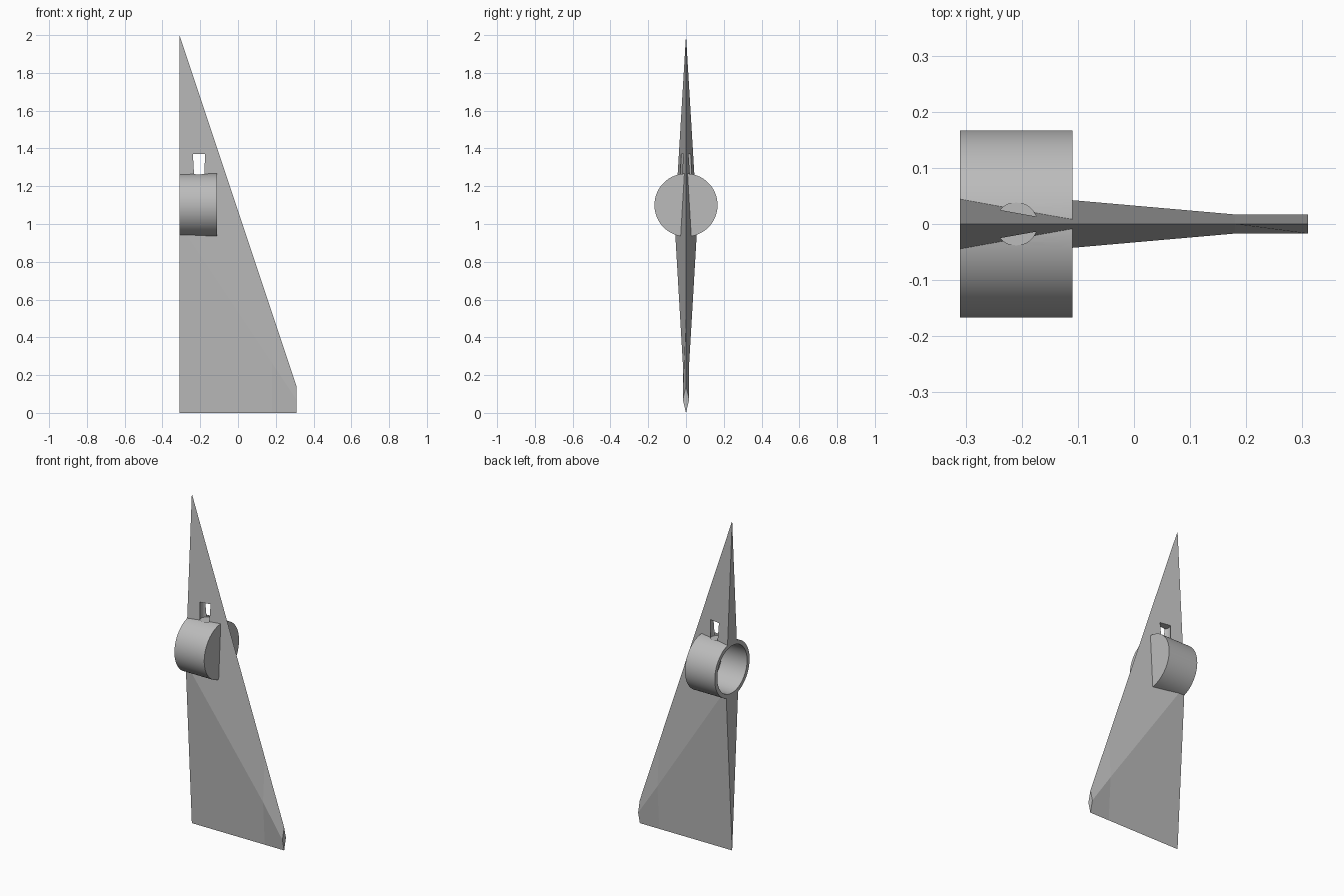
import bpy, bmesh, math

if "Cube" in bpy.data.objects:
    bpy.data.objects.remove(bpy.data.objects["Cube"])

grey = bpy.data.materials.new("plain grey")
grey.use_nodes = True
colour = (0.5, 0.5, 0.5, 1)
grey.diffuse_color = colour
grey.node_tree.nodes["Principled BSDF"].inputs["Base Color"].default_value = colour

BACK, TUBE_Z = -0.31, 1.10


def add_object(name, bm):
    bmesh.ops.recalc_face_normals(bm, faces=bm.faces)
    mesh = bpy.data.meshes.new(name)
    bm.to_mesh(mesh)
    bm.free()
    mesh.materials.append(grey)
    obj = bpy.data.objects.new(name, mesh)
    bpy.context.collection.objects.link(obj)
    return obj


def cylinder(name, radius, length, centre, along_x=True, sides=96):
    bpy.ops.mesh.primitive_cylinder_add(
        vertices=sides, radius=radius, depth=length, location=centre,
        rotation=(0, math.pi / 2 if along_x else 0, 0))
    obj = bpy.context.object
    obj.name = name
    obj.data.materials.append(grey)
    return obj


def cut(obj, cutter):
    mod = obj.modifiers.new("cut", "BOOLEAN")
    mod.operation, mod.solver, mod.object = "DIFFERENCE", "EXACT", cutter
    bpy.context.view_layer.objects.active = obj
    bpy.ops.object.modifier_apply(modifier=mod.name)


# Fin: diamond sections (x, top height, half thickness) lofted to the thin tip
sections = [(BACK, 2.0, 0.06), (0.18, 0.53, 0.017), (0.31, 0.14, 0.017)]
bm = bmesh.new()
rings = []
for x, top, half in sections:
    corners = [(0, 0), (half, top / 2), (0, top), (-half, top / 2)]
    rings.append([bm.verts.new((x, y, z)) for y, z in corners])
for a, b in zip(rings, rings[1:]):
    for i in range(4):
        j = (i + 1) % 4
        bm.faces.new((a[i], a[j], b[j], b[i]))
bm.faces.new(rings[0])
bm.faces.new(rings[-1])
fin = add_object("fin", bm)

# Tube with a blind bore open at the back edge
tube = cylinder("mounting_tube", 0.167, 0.20, (BACK + 0.10, 0, TUBE_Z))
bore = cylinder("bore_cutter", 0.143, 0.27, (BACK + 0.035, 0, TUBE_Z))

# Upright round pocket just above the tube, breaking through the thin fin
pocket = cylinder("pocket_cutter", 0.038, 0.11, (-0.21, 0, 1.315), False, 48)

for part in (fin, tube):
    for cutter in (bore, pocket):
        cut(part, cutter)
    bpy.ops.object.select_all(action="DESELECT")
    part.select_set(True)
    bpy.context.view_layer.objects.active = part
    bpy.ops.object.shade_smooth_by_angle(angle=math.radians(20 if part is tube else 1))

for cutter in (bore, pocket):
    bpy.data.objects.remove(cutter)
